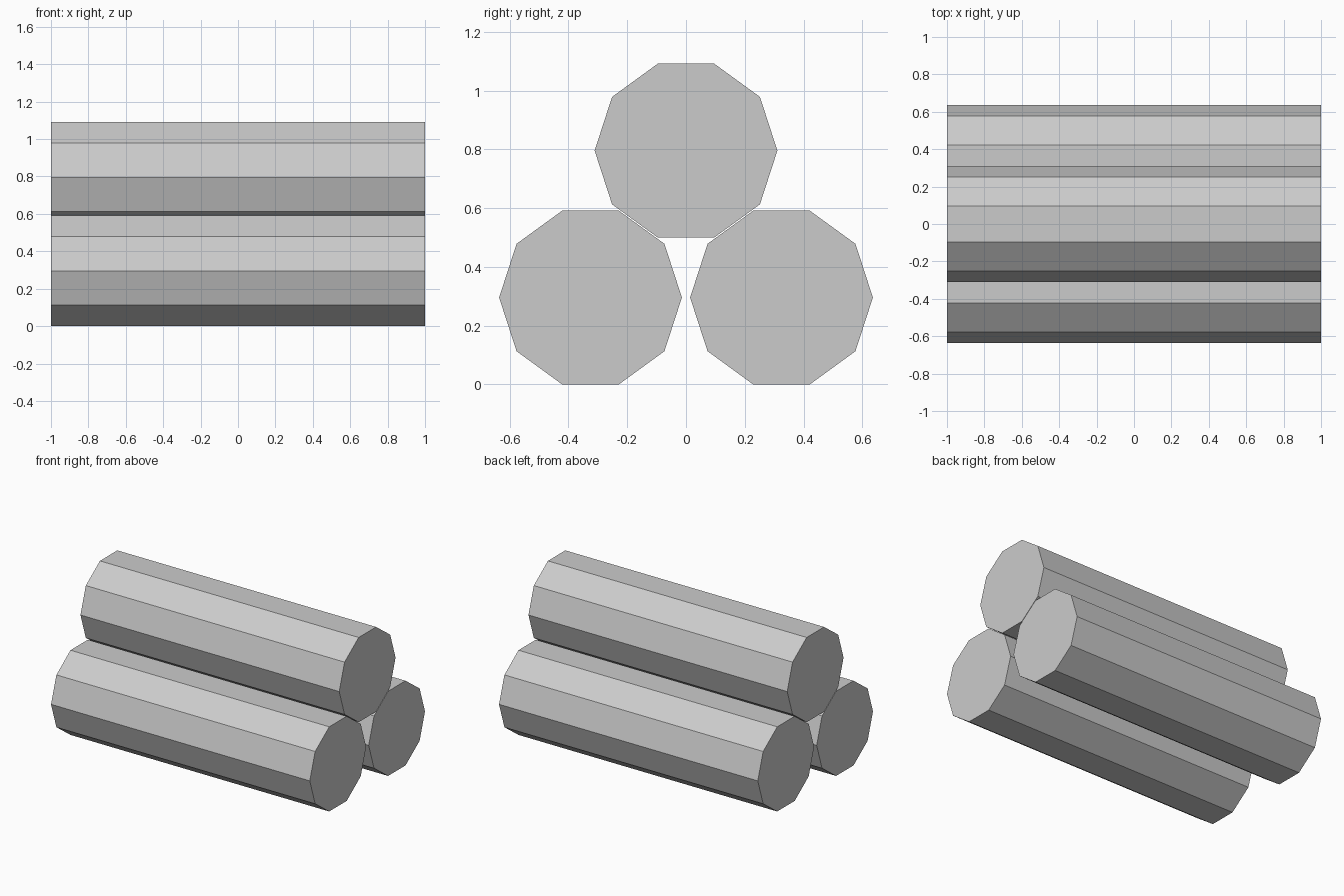
import bpy
from math import radians

cube = bpy.data.objects.get("Cube")
if cube:
    bpy.data.objects.remove(cube, do_unlink=True)

# Single plain grey
grey = bpy.data.materials.new("plain_grey")
grey.use_nodes = True
color = (0.6, 0.6, 0.6, 1)
grey.diffuse_color = color
grey.node_tree.nodes["Principled BSDF"].inputs["Base Color"].default_value = color

RADIUS = 0.311
LENGTH = 2.0
LOW_Z = RADIUS * 0.951


def add_log(name, y, z):
    """Ten-sided log along x, with flat sides at the top and bottom."""
    bpy.ops.mesh.primitive_cylinder_add(
        vertices=10, radius=RADIUS, depth=LENGTH,
        location=(0, y, z), rotation=(0, radians(90), 0))
    log = bpy.context.object
    log.name = name
    log.data.materials.append(grey)
    bpy.ops.object.transform_apply(location=False, rotation=True, scale=False)
    bpy.ops.object.shade_flat()


# Two logs on the ground and one resting in the gap between them
add_log("front_log", -0.325, LOW_Z)
add_log("back_log", 0.325, LOW_Z)
add_log("top_log", 0, LOW_Z + 0.5)
